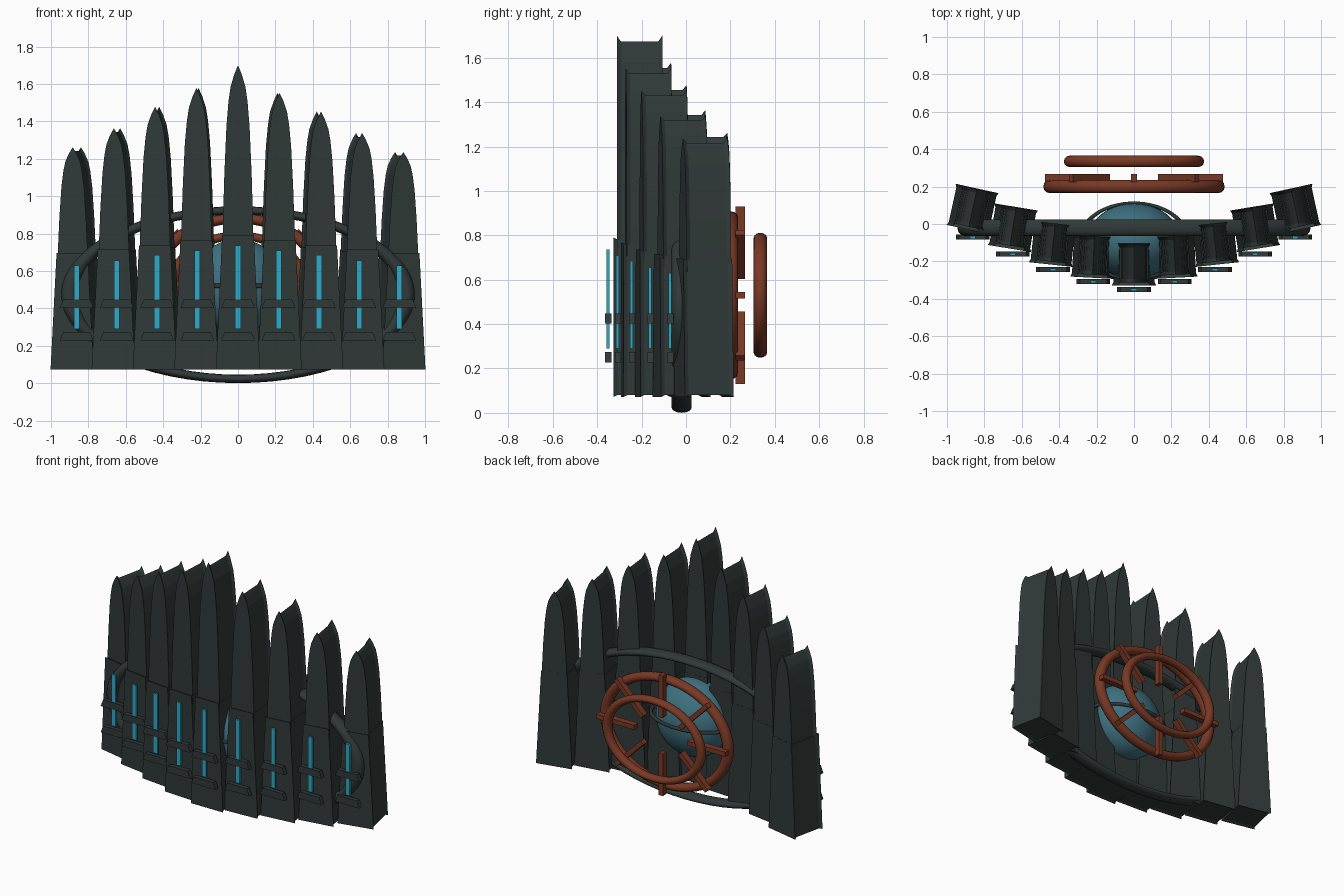
import bpy, bmesh, math
from mathutils import Vector, Matrix

cube = bpy.data.objects.get("Cube")
if cube:
    bpy.data.objects.remove(cube, do_unlink=True)


def make_material(name, color):
    mat = bpy.data.materials.new(name)
    mat.use_nodes = True
    mat.diffuse_color = (*color, 1)
    mat.node_tree.nodes["Principled BSDF"].inputs["Base Color"].default_value = (*color, 1)
    return mat


STONE = make_material("dark slate", (0.03, 0.042, 0.04))
GLOW = make_material("cyan glow", (0.03, 0.4, 0.58))
GLASS = make_material("deep blue", (0.05, 0.165, 0.22))
RUST = make_material("rust", (0.19, 0.04, 0.018))


def finish(name, bm, mat, matrix=Matrix(), smooth=False):
    bmesh.ops.recalc_face_normals(bm, faces=bm.faces)
    mesh = bpy.data.meshes.new(name)
    bm.to_mesh(mesh)
    bm.free()
    mesh.transform(matrix)
    mesh.materials.append(mat)
    if smooth:
        mesh.shade_smooth()
    obj = bpy.data.objects.new(name, mesh)
    bpy.context.scene.collection.objects.link(obj)
    return obj


def inset(points, amount):
    """Shrink a counter-clockwise outline by a mitred offset."""
    result = []
    for i, p in enumerate(points):
        a = (p - points[i - 1]).normalized()
        b = (points[(i + 1) % len(points)] - p).normalized()
        na, nb = Vector((-a.y, a.x)), Vector((-b.y, b.x))
        result.append(p + (na + nb) * amount / (1 + na.dot(nb)))
    return result


def slab(name, half, mat, depth, matrix, flare=0.0):
    """Extrude a mirrored x-z half outline along y, with optional flared ends."""
    points = [Vector(p) for p in half]
    points += [Vector((-x, z)) for x, z in reversed(half) if x > 0]
    h = depth / 2
    sections = [(-h, points), (h, points)]
    if flare:
        waist = inset(points, flare)
        sections[1:1] = [(-h + 0.018, waist), (h - 0.018, waist)]
    bm = bmesh.new()
    loops = [[bm.verts.new((p.x, y, p.y)) for p in pts] for y, pts in sections]
    n = len(points)
    for lower, upper in zip(loops, loops[1:]):
        for i in range(n):
            j = (i + 1) % n
            bm.faces.new((lower[i], lower[j], upper[j], upper[i]))
    bm.faces.new(loops[0])
    bm.faces.new(loops[-1])
    return finish(name, bm, mat, matrix)


def ring(name, major, minor, mat, scale, location, upright=True, tube=12):
    """Torus, facing y when upright, stretched into an ellipse."""
    bm = bmesh.new()
    steps = 64
    grid = []
    for i in range(steps):
        a = math.tau * i / steps
        row = []
        for j in range(tube):
            b = math.tau * j / tube
            r = major + minor * math.cos(b)
            u, v, w = r * math.cos(a), r * math.sin(a), minor * math.sin(b)
            row.append(bm.verts.new((u, w, v) if upright else (u, v, w)))
        grid.append(row)
    for i in range(steps):
        for j in range(tube):
            k, m = (i + 1) % steps, (j + 1) % tube
            bm.faces.new((grid[i][j], grid[k][j], grid[k][m], grid[i][m]))
    return finish(name, bm, mat, Matrix.Translation(location) @ Matrix.Diagonal((*scale, 1)), True)


def box(name, size, mat, matrix):
    bm = bmesh.new()
    bmesh.ops.create_cube(bm, size=1)
    return finish(name, bm, mat, matrix @ Matrix.Diagonal((*size, 1)))


# Spear outline: half width against share of the height above the block
SPEAR = [(0.083, 0), (0.080, 0.16), (0.073, 0.40), (0.062, 0.66),
         (0.051, 0.80), (0.040, 0.88), (0.020, 0.95), (0, 1)]
# Per pylon pair: x, body y, bracket y, block top, tip, strip top
PYLONS = [(0, -0.215, -0.350, 0.79, 1.70, 0.735),
          (0.217, -0.175, -0.307, 0.765, 1.565, 0.71),
          (0.433, -0.105, -0.243, 0.735, 1.465, 0.685),
          (0.648, -0.02, -0.160, 0.715, 1.35, 0.655),
          (0.863, 0.08, -0.070, 0.695, 1.248, 0.63)]


def pylon(side, x, y, front, block_top, tip, strip_top):
    label = {0: "centre", 1: "left", -1: "right"}[side]
    x *= side
    tip -= 0.013 * side
    turn = Matrix.Translation((x, y, 0)) @ Matrix.Rotation(0.25 * x, 4, "Z")
    slab(label + "_pylon_block", [(0.118, 0.072), (0.085, block_top)], STONE, 0.225, turn, 0.008)
    base = block_top - 0.06
    outline = [(w, base + t * (tip - base)) for w, t in SPEAR]
    slab(label + "_pylon_spear", outline, STONE, 0.205,
         turn @ Matrix.Translation((0, 0.006, 0)), 0.010)
    # Front brackets and light strip
    face = Matrix.Translation((x, front, 0))
    for z in (0.228, 0.402):
        slab(label + "_bracket", [(0.09, z), (0.072, z + 0.046)], STONE, 0.028, face)
    box(label + "_light_strip", (0.03, 0.014, strip_top - 0.29), GLOW,
        Matrix.Translation((x, front - 0.002, (strip_top + 0.29) / 2)))


for i, spec in enumerate(PYLONS):
    for side in ((1, -1) if i else (0,)):
        pylon(side, *spec)

# Large oval hoop tying the pylons together
ring("oval_hoop", 0.9, 0.045, STONE, (1, 1, 0.5), (0, -0.02, 0.473))

# Central orb with its horizontal band
bm = bmesh.new()
bmesh.ops.create_uvsphere(bm, u_segments=40, v_segments=24, radius=1)
finish("orb", bm, GLASS, Matrix.Translation((0, -0.09, 0.52)) @ Matrix.Diagonal((0.25, 0.2, 0.25, 1)), True)
ring("orb_band", 0.28, 0.012, STONE, (1.03, 0.72, 1), (0, -0.09, 0.52), upright=False, tube=8)

# Oval wheels behind the orb
ring("large_wheel", 0.45, 0.035, RUST, (1, 1, 0.78), (0, 0.2, 0.53))
ring("small_wheel", 0.345, 0.03, RUST, (1, 1, 0.75), (0, 0.335, 0.53))

# Eight radial spokes
for i in range(8):
    a = math.tau * i / 8
    place = Matrix.Translation((0.335 * math.cos(a), 0.245, 0.53 + 0.26 * math.sin(a)))
    box("wheel_spoke", (0.28, 0.042, 0.03), RUST, place @ Matrix.Rotation(-a, 4, "Y"))
